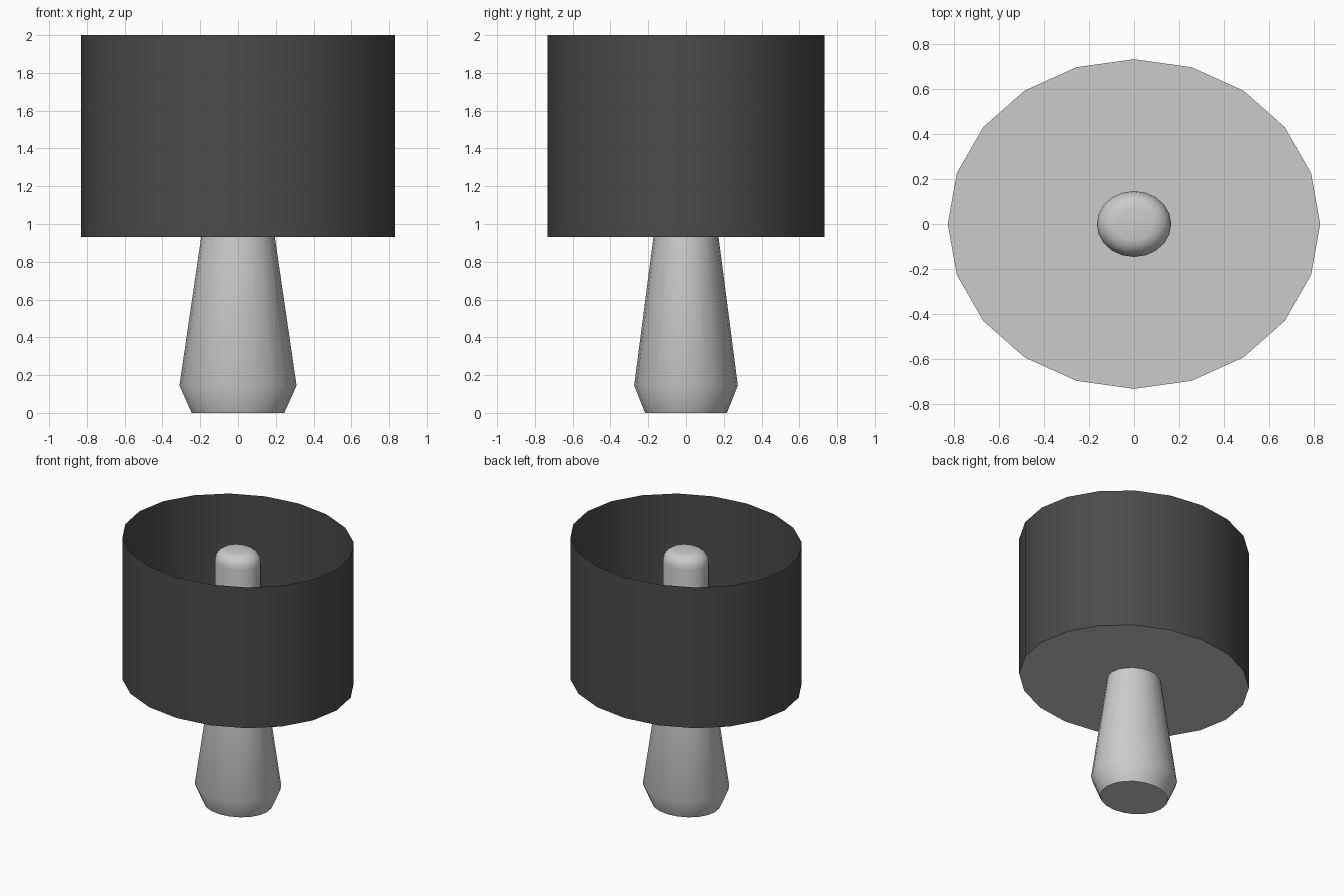
import bpy, math

if "Cube" in bpy.data.objects:
    bpy.data.objects.remove(bpy.data.objects["Cube"])

SIDES = 20
RATIO = 0.885  # depth of the oval sections relative to their width


def lathe(name, profile, cap_bottom=False, cap_top=False):
    """Sweep (radius, z) points round the z axis as an oval."""
    verts, faces = [], []
    for r, z in profile:
        for i in range(SIDES):
            a = 2 * math.pi * i / SIDES
            verts.append((r * math.cos(a), r * RATIO * math.sin(a), z))
    for k in range(len(profile) - 1):
        for i in range(SIDES):
            j = (i + 1) % SIDES
            a, b = k * SIDES, (k + 1) * SIDES
            faces.append((a + i, a + j, b + j, b + i))
    if cap_bottom:
        faces.append(tuple(reversed(range(SIDES))))
    if cap_top:
        top = (len(profile) - 1) * SIDES
        faces.append(tuple(range(top, top + SIDES)))
    mesh = bpy.data.meshes.new(name)
    mesh.from_pydata(verts, [], faces)
    obj = bpy.data.objects.new(name, mesh)
    bpy.context.collection.objects.link(obj)
    bpy.ops.object.select_all(action='DESELECT')
    obj.select_set(True)
    bpy.context.view_layer.objects.active = obj
    bpy.ops.object.shade_smooth_by_angle(angle=math.radians(40))
    return obj


# Tapered foot and stem, ending at the underside of the shade
lathe("lamp_base", [(0.245, 0), (0.31, 0.145), (0.195, 0.93)], cap_bottom=True)

# Rounded bulb standing inside the shade
bulb_top, rounding, radius = 1.93, 0.085, 0.166
arc = [(radius - rounding * (1 - math.cos(t)), bulb_top - rounding * (1 - math.sin(t)))
       for t in (math.pi / 2 * k / 4 for k in range(5))]
lathe("bulb", [(radius, 0.93)] + arc, cap_top=True)

# Thin dark shade wall, open at the top
shade = lathe("shade_wall", [(0.83, 0.93), (0.83, 2.0)])
dark = bpy.data.materials.new("dark_shade")
dark.diffuse_color = (0.07, 0.07, 0.07, 1)
dark.use_nodes = True
dark.node_tree.nodes["Principled BSDF"].inputs["Base Color"].default_value = dark.diffuse_color
shade.data.materials.append(dark)

# Grey disc closing the bottom of the shade
lathe("shade_floor", [(0.83, 0.93)], cap_bottom=True)
